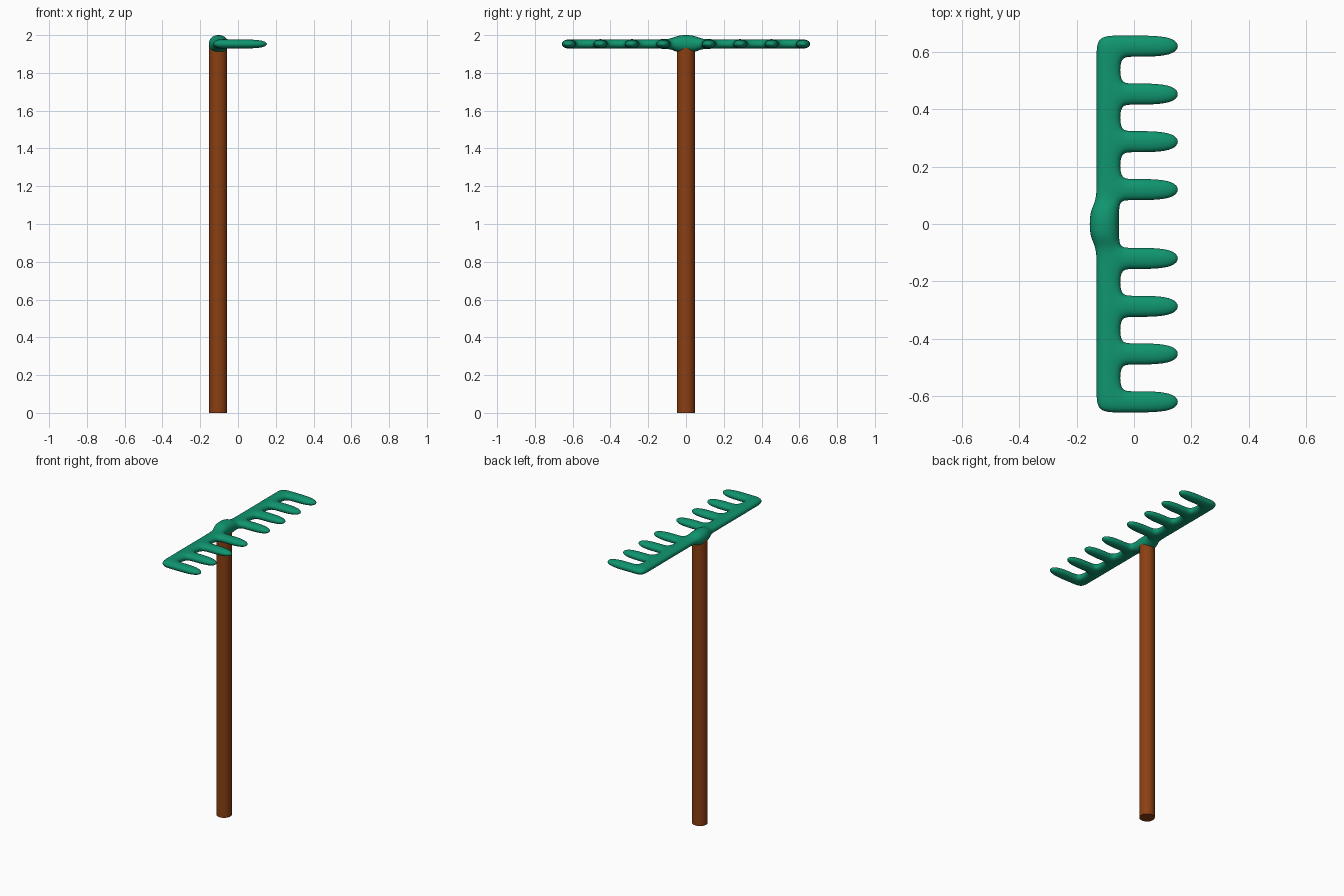
import bpy
import bmesh

if "Cube" in bpy.data.objects:
    bpy.data.objects.remove(bpy.data.objects["Cube"])


def material(name, rgb):
    mat = bpy.data.materials.new(name)
    mat.diffuse_color = (*rgb, 1.0)
    mat.use_nodes = True
    mat.node_tree.nodes["Principled BSDF"].inputs["Base Color"].default_value = mat.diffuse_color
    return mat


green = material("green plastic", (0.005, 0.30, 0.16))
brown = material("brown wood", (0.26, 0.05, 0.006))

# Handle: a plain round pole running up into the hub of the head
bpy.ops.mesh.primitive_cylinder_add(vertices=32, radius=0.048, depth=1.95,
                                    location=(-0.105, 0, 0.975))
handle = bpy.context.object
handle.name = "handle"
handle.data.materials.append(brown)
bpy.ops.object.shade_smooth_by_angle()

# Rake head: a low cage (bar, hub swelling, tines) smoothed by subdivision
ZC = 1.953                 # centre height of the head
HALF_H = 0.026             # half thickness of bar and tines
TINE_HALF = 0.04           # half width of a tine
TINES = (0.12, 0.287, 0.453, 0.62)

bm = bmesh.new()


def bar_ring(y, xc=-0.09, hx=0.044, hz=HALF_H):
    return [bm.verts.new((xc + sx * hx, y, ZC + sz * hz))
            for sx, sz in ((-1, -1), (1, -1), (1, 1), (-1, 1))]


def bridge(a, b, skip=()):
    for k in range(4):
        if k not in skip:
            n = (k + 1) % 4
            bm.faces.new((a[k], a[n], b[n], b[k]))


# Stations along the bar: (y, is_hub), mirrored about the middle
half = [(0.045, True)]
for t in TINES:
    half += [(t - TINE_HALF, False), (t + TINE_HALF, False)]
stations = [(-y, hub) for y, hub in reversed(half)] + half

rings = [bar_ring(y, -0.104, 0.056, 0.0524) if hub else bar_ring(y)
         for y, hub in stations]

for i, (a, b) in enumerate(zip(rings, rings[1:])):
    mid = (stations[i][0] + stations[i + 1][0]) / 2
    is_tine = any(abs(abs(mid) - t) < 0.001 for t in TINES)
    bridge(a, b, skip=(1,) if is_tine else ())
    if is_tine:
        # Tine: the front opening of this section drawn forward to a round tip
        prev = [a[1], a[2], b[2], b[1]]
        for x in (-0.012, 0.167):
            nxt = [bm.verts.new((x, v.co.y, v.co.z)) for v in prev]
            bridge(prev, nxt)
            prev = nxt
        bm.faces.new(prev)

# Closed ends of the bar
bm.faces.new(rings[0])
bm.faces.new(rings[-1])
bmesh.ops.recalc_face_normals(bm, faces=bm.faces)

mesh = bpy.data.meshes.new("rake_head")
bm.to_mesh(mesh)
bm.free()
for p in mesh.polygons:
    p.use_smooth = True
mesh.materials.append(green)
head = bpy.data.objects.new("rake_head", mesh)
bpy.context.collection.objects.link(head)
sub = head.modifiers.new("smooth", "SUBSURF")
sub.levels = sub.render_levels = 3
